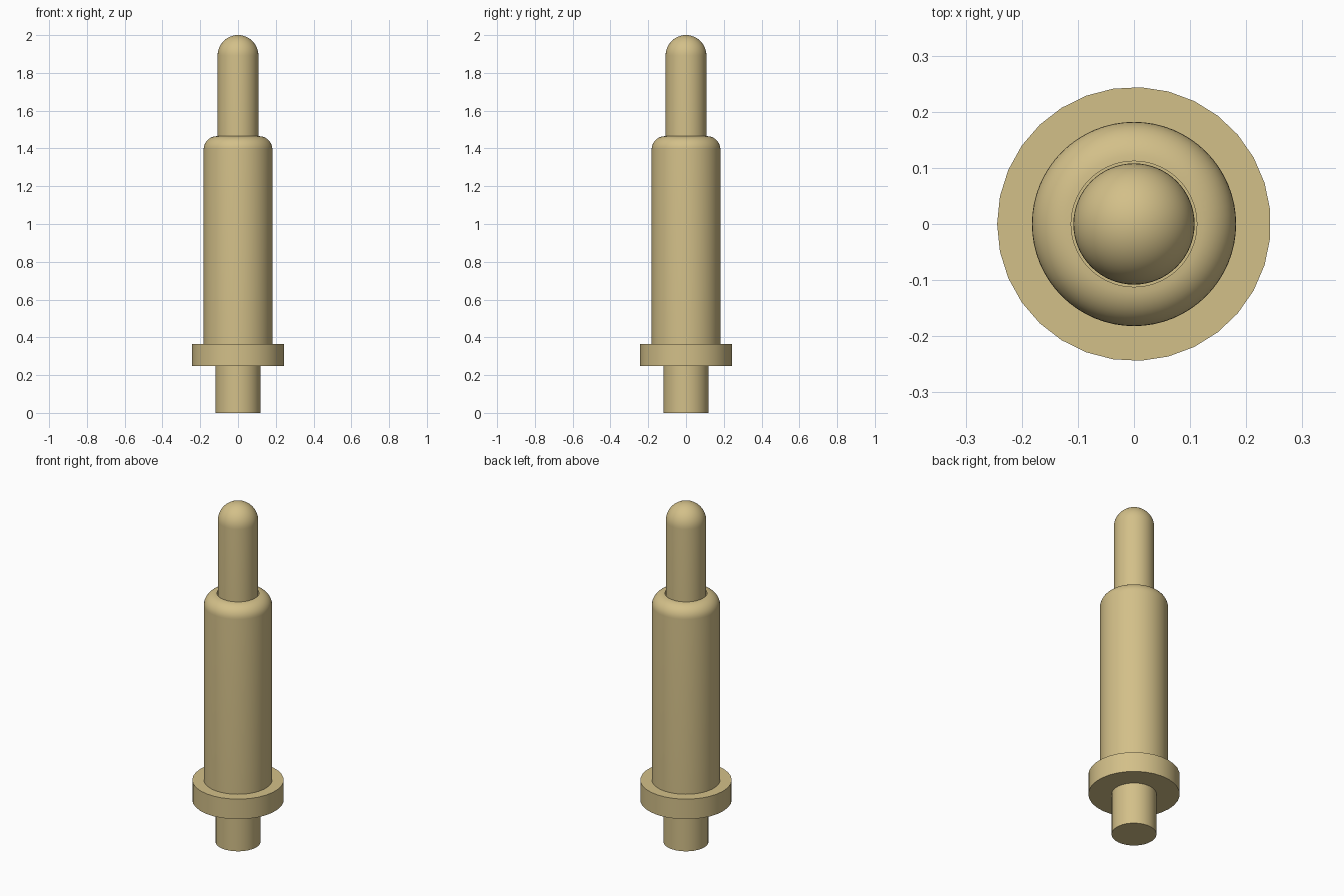
import bpy, bmesh, math

cube = bpy.data.objects.get("Cube")
if cube:
    bpy.data.objects.remove(cube, do_unlink=True)

# Single brass-gold colour
gold = bpy.data.materials.new("pale_gold")
gold.use_nodes = True
colour = (0.65, 0.525, 0.25, 1.0)
gold.diffuse_color = colour
gold.node_tree.nodes["Principled BSDF"].inputs["Base Color"].default_value = colour


def arc(r_centre, z_centre, radius, steps):
    """Quarter arc from facing outward to facing up."""
    angles = [math.pi / 2 * i / steps for i in range(steps + 1)]
    return [(r_centre + radius * math.cos(a), z_centre + radius * math.sin(a))
            for a in angles]


def lathe(name, profile, sides):
    """Turn a (radius, height) profile around z; radius 0 closes to a point."""
    bm = bmesh.new()
    rings = []
    for r, z in profile:
        if r < 1e-6:
            rings.append([bm.verts.new((0, 0, z))] * sides)
            continue
        turn = [math.pi + 2 * math.pi * i / sides for i in range(sides)]
        rings.append([bm.verts.new((r * math.cos(a), r * math.sin(a), z)) for a in turn])
    for low, high in zip(rings, rings[1:]):
        for i in range(sides):
            j = (i + 1) % sides
            corners = list(dict.fromkeys((low[i], low[j], high[j], high[i])))
            bm.faces.new(corners)
    # Flat caps where the profile stops short of the axis
    if profile[0][0] > 1e-6:
        bm.faces.new(rings[0][::-1])
    if profile[-1][0] > 1e-6:
        bm.faces.new(rings[-1])
    bmesh.ops.recalc_face_normals(bm, faces=bm.faces[:])
    mesh = bpy.data.meshes.new(name)
    bm.to_mesh(mesh)
    bm.free()
    mesh.materials.append(gold)
    obj = bpy.data.objects.new(name, mesh)
    bpy.context.collection.objects.link(obj)
    bpy.ops.object.select_all(action='DESELECT')
    obj.select_set(True)
    bpy.context.view_layer.objects.active = obj
    bpy.ops.object.shade_smooth_by_angle(angle=math.radians(35))
    return obj


# Solder tail below the collar
lathe("tail_pin", [(0.12, 0.0), (0.12, 0.247)], 31)

# Wide collar
lathe("collar", [(0.244, 0.247), (0.244, 0.365)], 31)

# Barrel with a rounded shoulder and a shallow bore around the plunger
lathe("barrel", [(0.182, 0.36)] + arc(0.112, 1.395, 0.07, 10) + [(0.112, 1.39)], 64)

# Sliding plunger with a domed tip
tip = arc(0.0, 1.892, 0.108, 14)[:-1] + [(0.0, 2.0)]
lathe("plunger", [(0.108, 1.38)] + tip, 64)
